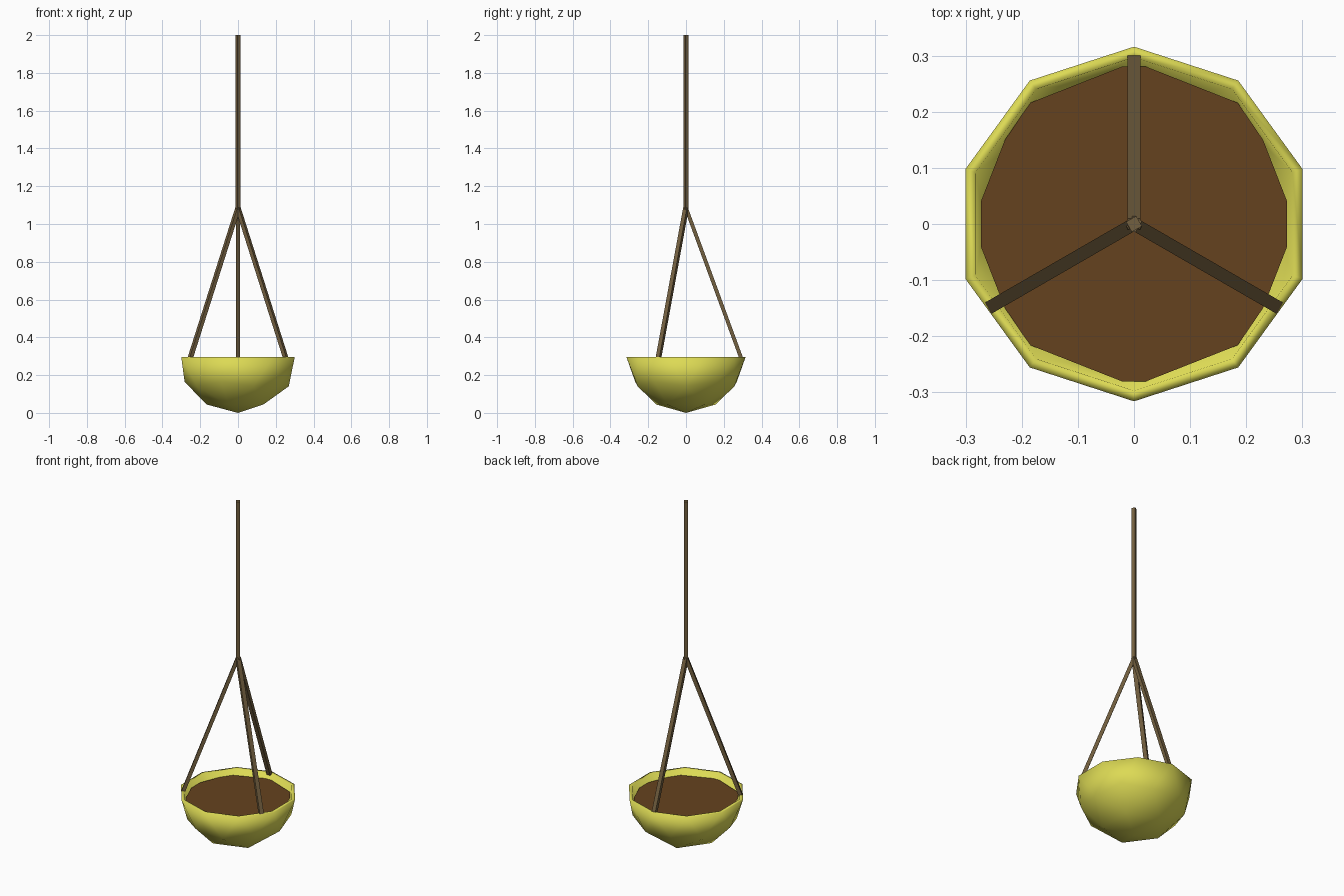
import bpy, bmesh, math
from mathutils import Vector, Matrix

if "Cube" in bpy.data.objects:
    bpy.data.objects.remove(bpy.data.objects["Cube"])

RIM_Z, RADIUS, APEX_Z = 0.297, 0.316, 1.085


def material(name, color):
    m = bpy.data.materials.new(name)
    m.diffuse_color = (*color, 1)
    m.use_nodes = True
    m.node_tree.nodes["Principled BSDF"].inputs["Base Color"].default_value = m.diffuse_color
    return m


def add_object(name, bm, mat):
    me = bpy.data.meshes.new(name)
    bm.to_mesh(me)
    bm.free()
    ob = bpy.data.objects.new(name, me)
    me.materials.append(mat)
    bpy.context.collection.objects.link(ob)
    return ob


yellow = material("glaze", (0.72, 0.70, 0.09))
brown = material("soil", (0.13, 0.055, 0.013))
rope = material("cord", (0.17, 0.115, 0.05))

# Bowl: lower half of a coarse icosphere with wall thickness
bm = bmesh.new()
bmesh.ops.create_icosphere(bm, subdivisions=2, radius=1)
bmesh.ops.delete(bm, geom=[v for v in bm.verts if v.co.z > 0.01], context='VERTS')
bmesh.ops.transform(bm, verts=bm.verts, matrix=Matrix.Translation((0, 0, RIM_Z))
                    @ Matrix.Diagonal((RADIUS, RADIUS, RIM_Z, 1)))
for f in bm.faces:
    f.smooth = True
# inner shell is a scaled copy, joined along the rim
outer_rim = [e for e in bm.edges if e.is_boundary]
dup = bmesh.ops.duplicate(bm, geom=bm.verts[:] + bm.edges[:] + bm.faces[:])["geom"]
inner_verts = [g for g in dup if isinstance(g, bmesh.types.BMVert)]
inner_faces = [g for g in dup if isinstance(g, bmesh.types.BMFace)]
for v in inner_verts:
    v.co = Vector((v.co.x * 0.94, v.co.y * 0.94, RIM_Z - (RIM_Z - v.co.z) * 0.94))
bmesh.ops.reverse_faces(bm, faces=inner_faces)
rims = [e for e in bm.edges if e.is_boundary]
for f in bmesh.ops.bridge_loops(bm, edges=rims)["faces"]:
    f.smooth = True
bmesh.ops.recalc_face_normals(bm, faces=bm.faces)
add_object("bowl", bm, yellow)

# Soil: flat surface just below the rim
quarter = [(0.273, 0.04), (0.23, 0.15), (0.185, 0.216), (0.02, 0.281)]
outline = quarter + [(-x, y) for x, y in quarter[::-1]]
outline += [(-x, -y) for x, y in outline]
bm = bmesh.new()
bm.faces.new([bm.verts.new((x, y, 0.265)) for x, y in outline])
add_object("soil", bm, brown)


# Cords: square bars between two points
def cord(name, a, b, width, depth, turn=0.0):
    a, b = Vector(a), Vector(b)
    d = b - a
    bm = bmesh.new()
    bmesh.ops.create_cube(bm, size=1)
    # local x stays horizontal, y points outward and up
    side = Vector((d.y, -d.x, 0))
    side = side.normalized() if side.length > 1e-6 else Vector((math.cos(turn), math.sin(turn), 0))
    up = d.normalized()
    rot = Matrix((side, up.cross(side), up)).transposed().to_4x4()
    bmesh.ops.transform(bm, verts=bm.verts, matrix=Matrix.Translation((a + b) / 2) @ rot
                        @ Matrix.Diagonal((width, depth, d.length, 1)))
    add_object(name, bm, rope)


cord("main_cord", (0, 0, APEX_Z - 0.01), (0, 0, 2), 0.021, 0.021, math.radians(30))
for i, ang in enumerate((90, 210, 330)):
    t = math.radians(ang)
    cord(f"side_cord_{i + 1}", (0.291 * math.cos(t), 0.291 * math.sin(t), RIM_Z - 0.004),
         (0, 0, APEX_Z), 0.023, 0.02)
